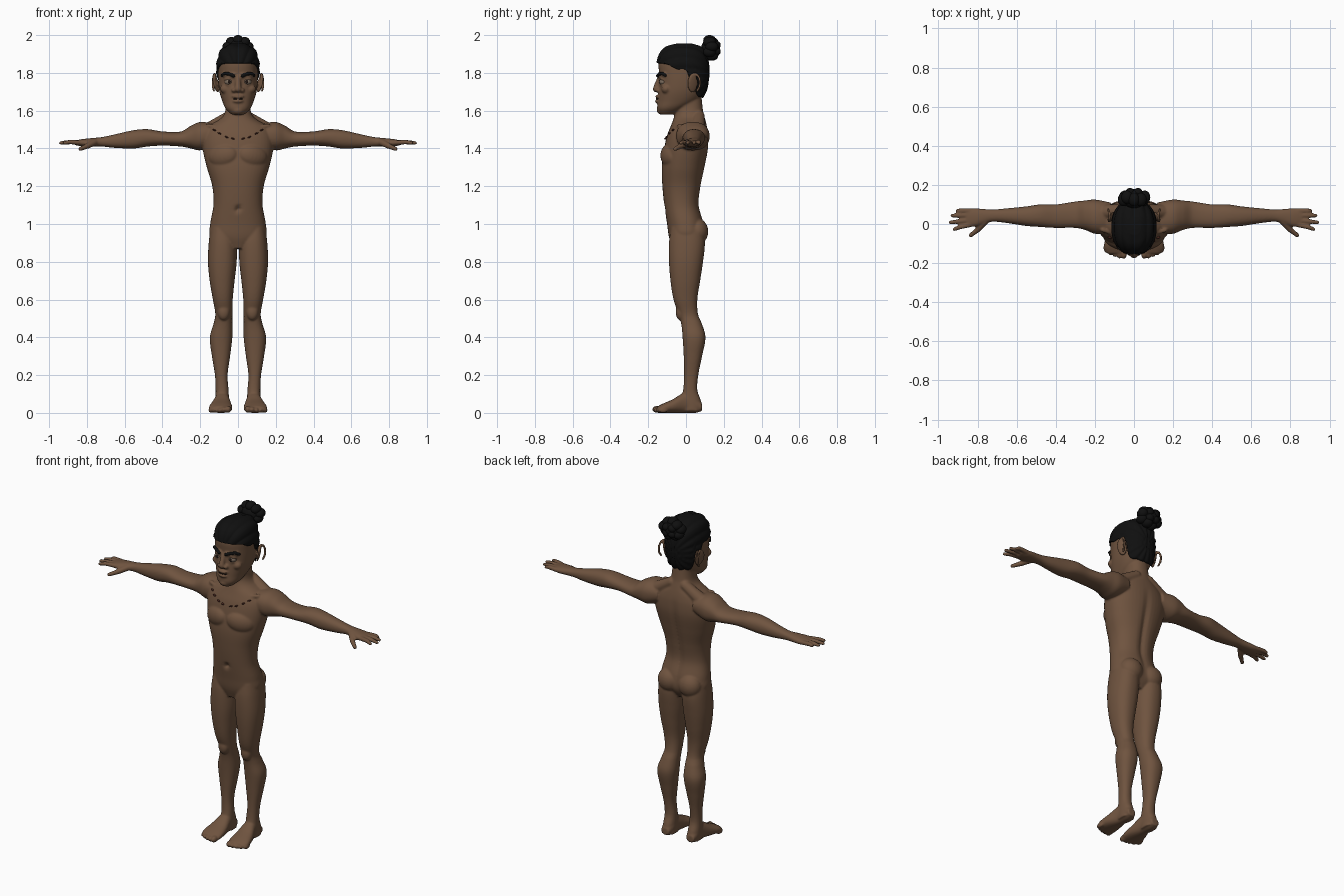
import bpy, bmesh
from math import sin, cos, pi, atan2, copysign, exp
from mathutils import Matrix, Vector, Euler

default_cube = bpy.data.objects.get("Cube")
if default_cube:
    bpy.data.objects.remove(default_cube, do_unlink=True)


def material(name, color):
    mat = bpy.data.materials.new(name)
    mat.use_nodes = True
    mat.diffuse_color = (*color, 1)
    mat.node_tree.nodes["Principled BSDF"].inputs["Base Color"].default_value = (*color, 1)
    return mat


SKIN = material("brown skin", (.16, .088, .05))
HAIR = material("black hair", (.005, .005, .005))
EYE = material("dull eye white", (.2, .15, .11))
DARK = material("dark iris and mouth", (.015, .008, .006))
BEAD = material("red brown beads", (.06, .018, .012))


def finish(name, bm, mat):
    bmesh.ops.recalc_face_normals(bm, faces=bm.faces[:])
    mesh = bpy.data.meshes.new(name)
    bm.to_mesh(mesh)
    bm.free()
    mesh.materials.append(mat)
    mesh.polygons.foreach_set("use_smooth", [True] * len(mesh.polygons))
    obj = bpy.data.objects.new(name, mesh)
    bpy.context.scene.collection.objects.link(obj)
    return obj


def at(rows, t):
    """Smoothly interpolate table rows by their first column."""
    last = len(rows) - 1
    i = max(k for k in range(last) if k == 0 or rows[k][0] <= t)

    def slope(k, c):
        a, b = rows[max(k - 1, 0)], rows[min(k + 1, last)]
        return (b[c] - a[c]) / (b[0] - a[0])
    a, b = rows[i], rows[i + 1]
    h = b[0] - a[0]
    s = min(max((t - a[0]) / h, 0), 1)
    return [(1 + 2 * s) * (1 - s) ** 2 * a[c] + s * (1 - s) ** 2 * h * slope(i, c)
            + s * s * (3 - 2 * s) * b[c] + s * s * (s - 1) * h * slope(i + 1, c)
            for c in range(1, len(a))]


def surface(rows, t, angle, axis="z"):
    """Point on a lofted shape whose rows hold (position, low u, high u, low v, high v)."""
    u0, u1, v0, v1 = at(rows, t)
    rounded = lambda w: copysign(abs(w) ** .88, w)
    u = (u0 + u1) / 2 + (u1 - u0) / 2 * rounded(cos(angle))
    v = (v0 + v1) / 2 + (v1 - v0) / 2 * rounded(sin(angle))
    return Vector({"z": (u, v, t), "y": (u, t, v), "x": (t, u, v)}[axis])


def skin_rings(bm, rings):
    loops = [[bm.verts.new(p) for p in ring] for ring in rings]
    n = len(loops[0])
    for low, high in zip(loops, loops[1:]):
        for k in range(n):
            bm.faces.new((low[k], low[(k + 1) % n], high[(k + 1) % n], high[k]))
    bm.faces.new(loops[0][::-1])
    bm.faces.new(loops[-1])


def loft(bm, rows, axis="z", sides=48, steps=60, dent=None):
    start, end = rows[0][0], rows[-1][0]
    rings = [[surface(rows, start + (end - start) * j / steps, 2 * pi * k / sides, axis)
              for k in range(sides)] for j in range(steps + 1)]
    if dent:
        rings = [[dent(p) for p in ring] for ring in rings]
    skin_rings(bm, rings)


def ball(bm, place, size, turn=(0, 0, 0)):
    matrix = Matrix.Translation(place) @ Euler(turn).to_matrix().to_4x4() @ Matrix.Diagonal((*size, 1))
    bmesh.ops.create_uvsphere(bm, u_segments=24, v_segments=14, radius=1, matrix=matrix)


def limb(bm, p, q, r1, r2):
    """Tapered capsule between two points."""
    p, q = Vector(p), Vector(q)
    turn = (q - p).to_track_quat("Z", "Y")
    rings = []
    for centre, r, low, high in ((p, r1, -1, 0), (q, r2, 0, 1)):
        for j in range(6):
            tilt = pi / 2 * .96 * (low + (high - low) * j / 5)
            rings.append([centre + turn @ Vector((cos(a) * cos(tilt), sin(a) * cos(tilt), sin(tilt))) * r
                          for a in (2 * pi * k / 16 for k in range(16))])
    skin_rings(bm, rings)


def symmetric(rows):
    return [(z, -half, half, front, back) for z, half, front, back in rows]


def mirror(bm):
    copy = bmesh.ops.duplicate(bm, geom=bm.verts[:] + bm.edges[:] + bm.faces[:])["geom"]
    for v in copy:
        if isinstance(v, bmesh.types.BMVert):
            v.co.x = -v.co.x


# Cross-section tables
TORSO = symmetric([
    (.87, .06, -.07, .06), (.93, .145, -.09, .095), (1, .147, -.1, .095), (1.1, .13, -.115, .07),
    (1.2, .136, -.125, .08), (1.3, .165, -.128, .1), (1.4, .187, -.115, .118), (1.47, .185, -.1, .118),
    (1.52, .155, -.08, .11), (1.56, .09, -.065, .1), (1.6, .067, -.055, .09), (1.7, .062, -.06, .08)])
HEAD = symmetric([
    (1.58, .035, -.14, -.06), (1.61, .065, -.152, -.01), (1.65, .083, -.15, .06), (1.7, .098, -.146, .095),
    (1.75, .104, -.142, .108), (1.8, .105, -.143, .112), (1.85, .103, -.145, .11), (1.9, .092, -.13, .1),
    (1.93, .068, -.1, .075), (1.945, .03, -.05, .03)])
LEG = [
    (.01, .045, .12, -.02, .08), (.06, .047, .12, -.03, .08), (.12, .05, .118, -.015, .06),
    (.2, .055, .122, -.01, .065), (.3, .042, .138, -.012, .085), (.4, .03, .149, -.018, .103),
    (.47, .03, .13, -.025, .085), (.52, .03, .12, -.038, .064), (.6, .028, .133, -.066, .06),
    (.7, .018, .15, -.082, .075), (.8, .007, .159, -.09, .09), (.9, .007, .155, -.09, .1), (.98, .02, .145, -.08, .09)]
FOOT = [
    (-.15, .035, .14, 0, .035), (-.12, .03, .154, 0, .05), (-.07, .033, .145, 0, .072),
    (0, .045, .122, 0, .11), (.05, .048, .118, 0, .09), (.085, .06, .11, .01, .05)]
ARM = [
    (.12, -.05, .11, 1.42, 1.53), (.2, -.05, .125, 1.39, 1.54), (.25, -.03, .12, 1.4, 1.52),
    (.3, -.02, .115, 1.41, 1.49), (.4, -.02, .1, 1.415, 1.49), (.48, -.015, .1, 1.41, 1.502),
    (.55, -.01, .09, 1.4, 1.497), (.65, .005, .08, 1.403, 1.475), (.72, .012, .074, 1.41, 1.46),
    (.76, .004, .076, 1.41, 1.456), (.82, -.015, .08, 1.41, 1.45), (.86, -.01, .075, 1.417, 1.443)]


def torso_dents(p):
    """Spine groove and navel."""
    if p.y > 0 and .9 < p.z < 1.5:
        p.y -= .014 * exp(-(p.x / .02) ** 2) * sin((p.z - .9) / .6 * pi)
    elif p.y < 0:
        p.y += .02 * exp(-(p.x ** 2 + (p.z - 1.08) ** 2) / .0002)
    return p


# Body: left limbs first, then mirrored, then the centre parts
body = bmesh.new()
loft(body, LEG)
loft(body, FOOT, "y")
loft(body, ARM, "x")
for k in range(5):
    size = .021 - .0025 * min(k, 2)
    ball(body, (.052 + .023 * k, -.153 + .004 * k * k / 2, size * .9), (size * .75, .026, size * .9))
for base, tip, reach in ((.068, .068, .913), (.045, .043, .94), (.02, .008, .948), (-.004, -.027, .928)):
    limb(body, (.84, base, 1.431), (.89, (base + tip) / 2, 1.434), .013, .012)
    limb(body, (.89, (base + tip) / 2, 1.434), (reach - .01, tip, 1.429), .012, .01)
limb(body, (.76, .015, 1.432), (.8, -.03, 1.412), .018, .015)
limb(body, (.8, -.03, 1.412), (.835, -.058, 1.397), .014, .011)
ball(body, (.07, .058, .96), (.07, .06, .07))                          # buttock
ball(body, (.076, -.03, .535), (.032, .025, .045))                     # knee
ball(body, (.078, -.085, 1.36), (.082, .045, .062), (0, .2, .35))      # chest
limb(body, (.02, -.075, 1.495), (.16, -.03, 1.52), .01, .012)          # collarbone
limb(body, (.045, .07, 1.57), (.15, .06, 1.5), .03, .04)               # neck slope
ball(body, (.117, .035, 1.745), (.009, .03, .052), (.1, .2, .45))      # ear
ring = [(.123 + .01 * max(cos(a), 0), .045 + .03 * cos(a), 1.748 + .048 * sin(a))
        for a in (pi * (k / 6 - .35) for k in range(8))]
for p, q in zip(ring, ring[1:]):
    limb(body, p, q, .007, .007)
ball(body, (.047, -.117, 1.768), (.028, .022, .014), (0, .15, .3))     # upper lid
ball(body, (.047, -.117, 1.738), (.027, .02, .01), (0, 0, .3))         # lower lid
limb(body, (.02, -.14, 1.785), (.075, -.113, 1.79), .013, .012)        # brow ridge
ball(body, (.065, -.105, 1.715), (.03, .025, .025))                    # cheek
ball(body, (.021, -.148, 1.708), (.014, .016, .012))                   # nostril
mirror(body)
loft(body, TORSO, dent=torso_dents)
loft(body, HEAD)
limb(body, (0, -.14, 1.775), (0, -.158, 1.715), .012, .018)            # nose
ball(body, (0, -.145, 1.675), (.034, .018, .009))                      # upper lip
ball(body, (0, -.145, 1.65), (.03, .02, .01))                          # lower lip
ball(body, (0, -.135, 1.602), (.03, .02, .02))                         # chin
person = finish("body", body, SKIN)
remesh = person.modifiers.new("fuse", "REMESH")
remesh.mode = "VOXEL"
remesh.voxel_size = .0055
remesh.use_smooth_shade = True
soften = person.modifiers.new("soften", "SMOOTH")
soften.factor = .5
soften.iterations = 4

# Braided hair: a ridged cap running from the hairline to the crown
HAIRLINE = [(-1, 1.85), (-.6, 1.845), (-.2, 1.82), (.1, 1.815), (.22, 1.775), (.42, 1.79), (.6, 1.7), (1, 1.675)]
hair = bmesh.new()
rings = []
for j in range(41):
    ring = []
    for k in range(144):
        angle = 2 * pi * k / 144
        low = at(HAIRLINE, sin(angle))[0]
        p = surface(HEAD, low + (1.944 - low) * sin(max(j - 1, 0) / 40 * pi / 2), angle)
        out = (p - Vector((0, -.02, 1.8))).normalized()
        ridge = abs(sin(8 * atan2(p.z - 1.78, p.x)))
        ring.append(p + out * (-.006 if j == 0 else .006 + .007 * ridge))
    rings.append(ring)
skin_rings(hair, rings)
finish("braided_hair", hair, HAIR)

# Bun of coiled locks
bun = bmesh.new()
ball(bun, (0, .13, 1.93), (.058, .05, .05))
ball(bun, (0, .09, 1.9), (.04, .04, .035))
for k in range(9):
    a = pi / 2 + 2 * pi * k / 9
    ball(bun, (.055 * cos(a), .125 + .012 * (k % 2), 1.931 + .042 * sin(a)), (.029, .034, .027))
for k in range(4):
    a = pi / 4 + pi / 2 * k
    ball(bun, (.028 * cos(a), .16, 1.93 + .024 * sin(a)), (.024, .024, .022))
finish("hair_bun", bun, HAIR)

# Eyes, brows and mouth
eyes, irises, brows, mouth = (bmesh.new() for _ in range(4))
ball(eyes, (.047, -.118, 1.753), (.024, .023, .02))
ball(irises, (.046, -.1385, 1.753), (.008, .004, .009))
arch = [surface(HEAD, z, a) + Vector((0, -.009, 0)) for z, a in
        ((1.785, -pi * .44), (1.795, -pi * .36), (1.797, -pi * .28), (1.787, -pi * .22))]
for p, q in zip(arch, arch[1:]):
    limb(brows, p, q, .009, .008)
for part in (eyes, irises, brows):
    mirror(part)
ball(mouth, (0, -.148, 1.663), (.027, .011, .005))
finish("eyeballs", eyes, EYE)
finish("irises", irises, DARK)
finish("eyebrows", brows, HAIR)
finish("mouth_opening", mouth, DARK)

# Necklace beads lying on the collar
beads = bmesh.new()
for x, z in ((.02, 1.452), (.05, 1.46), (.09, 1.48), (.125, 1.497)):
    angle = -pi / 2 + (x / at(TORSO, z)[1]) * 1.05
    ball(beads, surface(TORSO, z, angle) + Vector((0, -.004, 0)), (.01, .007, .004), (0, -.35, .3))
mirror(beads)
finish("necklace_beads", beads, BEAD)
